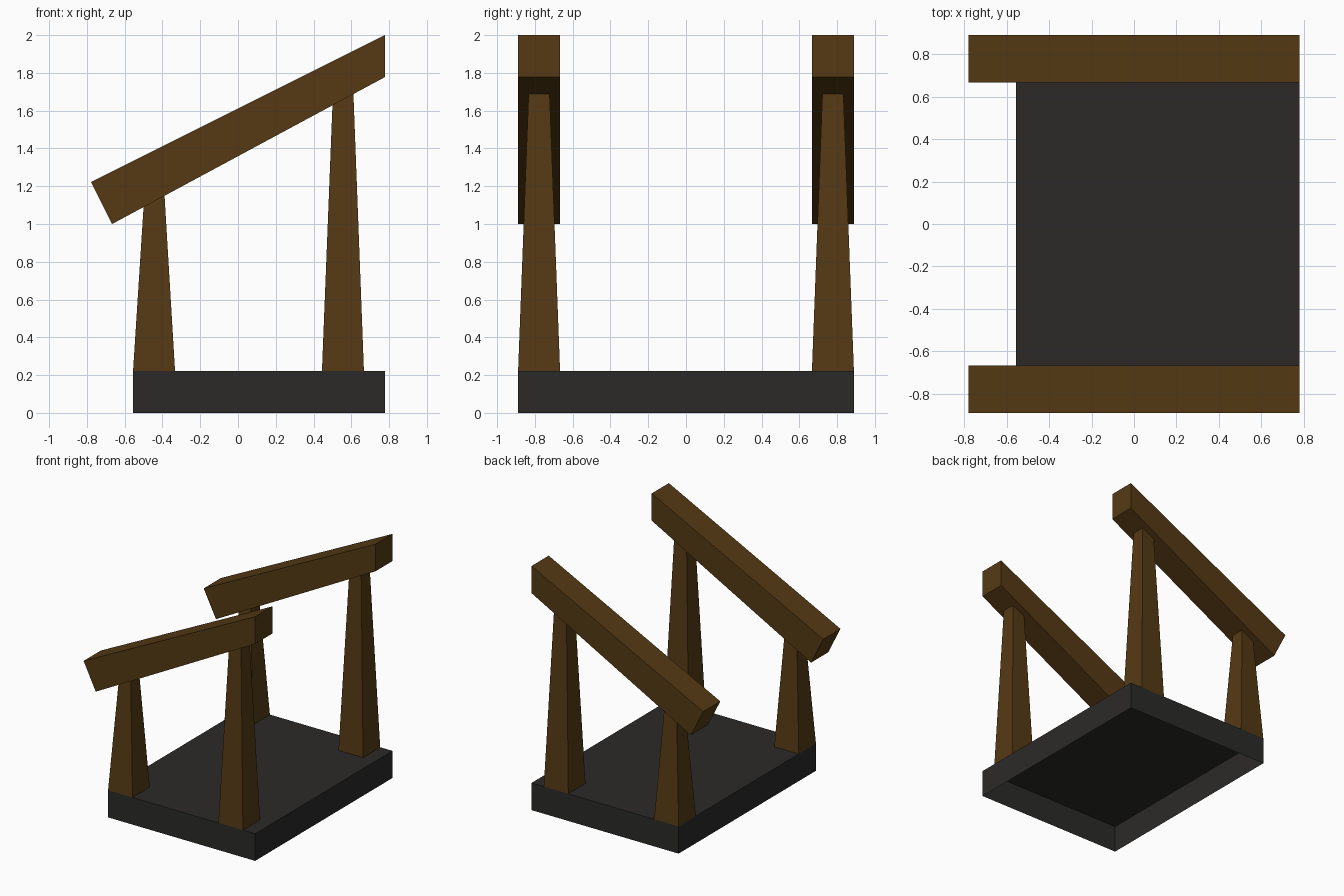
import bpy

if "Cube" in bpy.data.objects:
    bpy.data.objects.remove(bpy.data.objects["Cube"])

U = 1 / 9  # design grid unit


def material(name, rgb):
    mat = bpy.data.materials.new(name)
    mat.diffuse_color = (*rgb, 1)
    mat.use_nodes = True
    mat.node_tree.nodes["Principled BSDF"].inputs["Base Color"].default_value = mat.diffuse_color
    return mat


wood = material("dark_wood", (0.09, 0.042, 0.007))
stone = material("dark_stone", (0.024, 0.023, 0.022))


def loft(name, bottom, top, mat, cap_bottom=False, cap_top=False):
    """Join two matching four-point loops with side faces and optional caps."""
    faces = [(i, (i + 1) % 4, (i + 1) % 4 + 4, i + 4) for i in range(4)]
    if cap_bottom:
        faces.append((3, 2, 1, 0))
    if cap_top:
        faces.append((4, 5, 6, 7))
    mesh = bpy.data.meshes.new(name)
    mesh.from_pydata(bottom + top, [], faces)
    mesh.materials.append(mat)
    obj = bpy.data.objects.new(name, mesh)
    bpy.context.collection.objects.link(obj)
    return obj


def rect(x0, x1, y0, y1, z):
    """Counter-clockwise rectangle; z may be a function of x."""
    h = z if callable(z) else lambda x: z
    return [(x, y, h(x)) for x, y in ((x0, y0), (x1, y0), (x1, y1), (x0, y1))]


def rail_underside(x):
    return 9 * U + (x + 6 * U) * 7 / 13


# Base slab, open underneath
base = (-5 * U, 7 * U, -8 * U, 8 * U)
loft("base", rect(*base, 0), rect(*base, 2 * U), stone, cap_top=True)

# Sloping rail side profile, counter-clockwise seen from the front
rail = [(-7, 11), (-6, 9), (7, 16), (7, 18)]

for side, s in (("front", -1), ("back", 1)):
    # Tapered legs, cut to the slope of the rail
    for label, cx in (("short", -4 * U), ("tall", 5 * U)):
        cy, a, b = s * 7 * U, U, U / 2
        loft(f"{side}_{label}_leg",
             rect(cx - a, cx + a, cy - a, cy + a, 2 * U),
             rect(cx - b, cx + b, cy - b, cy + b, rail_underside), wood)
    # Sloping rail
    y0, y1 = sorted((s * 6 * U, s * 8 * U))
    loft(f"{side}_rail",
         [(x * U, y0, z * U) for x, z in rail],
         [(x * U, y1, z * U) for x, z in rail], wood, True, True)

# Make the rail faces point outward
import bmesh
for obj in bpy.data.objects:
    if obj.name.endswith("rail"):
        bm = bmesh.new()
        bm.from_mesh(obj.data)
        bmesh.ops.recalc_face_normals(bm, faces=bm.faces)
        bm.to_mesh(obj.data)
        bm.free()
